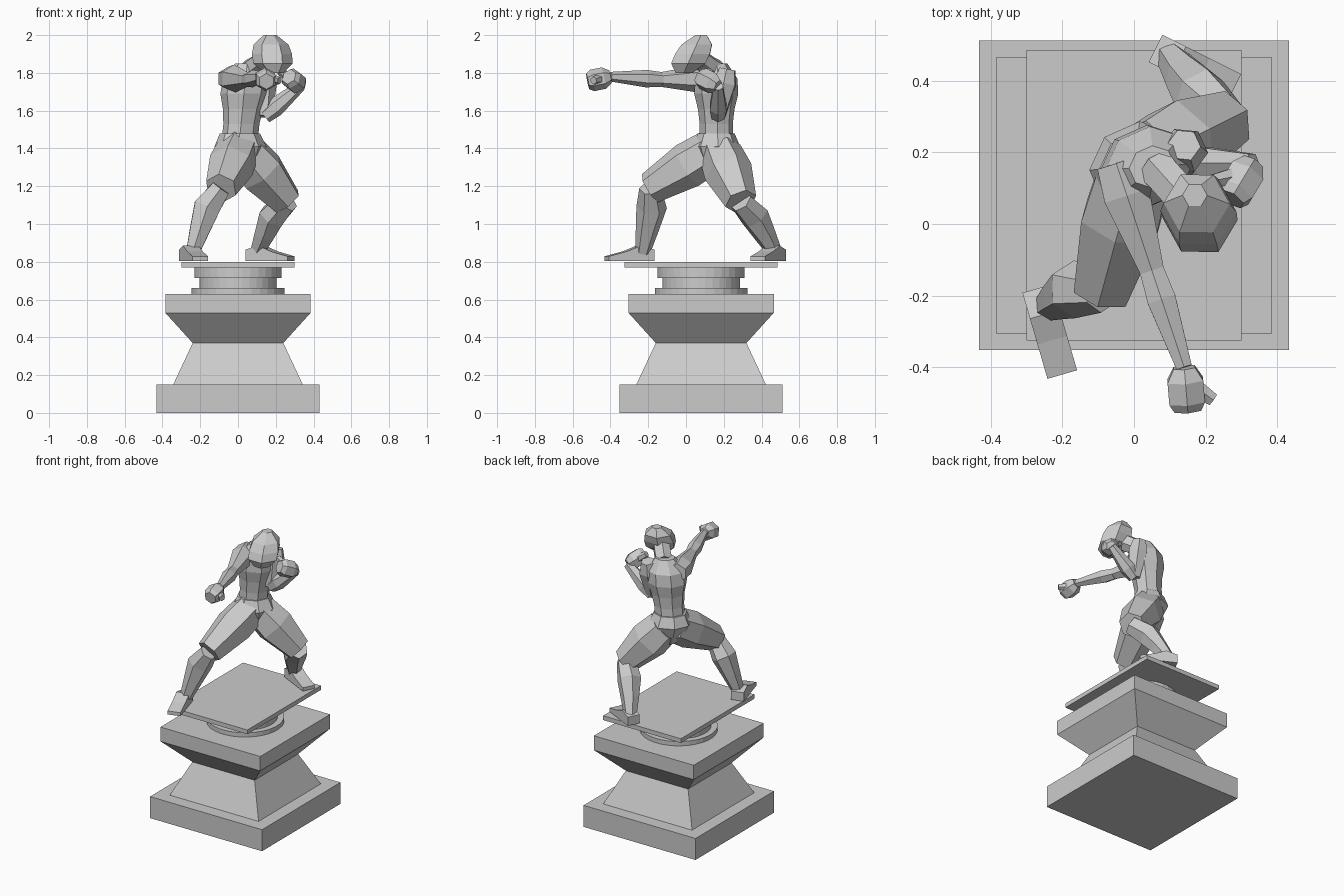
import bpy
import bmesh
from math import cos, sin, pi
from mathutils import Vector

default_cube = bpy.data.objects.get("Cube")
if default_cube:
    bpy.data.objects.remove(default_cube, do_unlink=True)

# One stone colour for the whole statue
stone = bpy.data.materials.new("grey stone")
stone.use_nodes = True
stone_colour = (.6, .6, .6, 1)
stone.diffuse_color = stone_colour
stone.node_tree.nodes["Principled BSDF"].inputs["Base Color"].default_value = stone_colour

UP = Vector((0, 0, 1))
BACK = Vector((0, 1, 0))
BODY_FORWARD = Vector((.4, -.9, 0))
FACE_FORWARD = Vector((.5, -.9, 0))
CALF_BOW = Vector((-.03, .02, 0))
NO_BOW = Vector((0, 0, 0))
GROUND = .805


def loft(name, centres, radii, sides=6, reference=UP, axis=None, depth_ratio=1):
    """Skin a closed faceted tube through centres, level if an axis is given."""
    bm = bmesh.new()
    last = len(centres) - 1
    loops = []
    for index, (centre, radius) in enumerate(zip(centres, radii)):
        tangent = axis
        if axis is None:
            before = centres[max(index - 1, 0)]
            after = centres[min(index + 1, last)]
            tangent = (after - before).normalized()
        across = tangent.cross(reference).normalized()
        along = across.cross(tangent) * depth_ratio
        corner_radius = radius / cos(pi / sides)
        loop = []
        for step in range(sides):
            angle = (step + .5) * 2 * pi / sides
            offset = across * cos(angle) + along * sin(angle)
            loop.append(bm.verts.new(centre + offset * corner_radius))
        loops.append(loop)
    for lower, upper in zip(loops, loops[1:]):
        for step in range(sides):
            following = (step + 1) % sides
            bm.faces.new((lower[step], lower[following], upper[following], upper[step]))
    bm.faces.new(loops[0])
    bm.faces.new(loops[-1])
    bmesh.ops.recalc_face_normals(bm, faces=bm.faces)
    mesh = bpy.data.meshes.new(name)
    bm.to_mesh(mesh)
    bm.free()
    mesh.materials.append(stone)
    part = bpy.data.objects.new(name, mesh)
    bpy.context.collection.objects.link(part)


def pedestal_part(name, profile, sides, depth_ratio=1):
    """Stack a (height, half width) profile on the pedestal axis."""
    centres = [Vector((0, .08, height)) for height, half_width in profile]
    radii = [half_width for height, half_width in profile]
    loft(name, centres, radii, sides, BACK, UP, depth_ratio)


def body_part(name, bottom, top, radii, sides, facing, depth_ratio=1):
    """Stack evenly spaced level rings from bottom to top."""
    last = len(radii) - 1
    centres = [Vector(bottom).lerp(Vector(top), index / last) for index in range(last + 1)]
    loft(name, centres, radii, sides, facing, UP, depth_ratio)


def limb(name, start, end, start_radius, muscle_radius, end_radius,
         peak=.3, bow=NO_BOW, reference=UP):
    """Taper from one joint to the next, swelling at the muscle."""
    taper = (peak + 1) / 2
    centres = [start, start.lerp(end, peak) + bow, start.lerp(end, taper) + bow / 2, end]
    taper_radius = (muscle_radius + end_radius) / 2
    loft(name, centres, [start_radius, muscle_radius, taper_radius, end_radius],
         reference=reference)


def foot(name, heel, toe):
    """A wedge with a raised instep, standing on the plate."""
    centres, radii = [], []
    for position, half_height in ((0, .03), (.3, .04), (.6, .025), (1, .012)):
        centre = Vector(heel).lerp(Vector(toe), position)
        centre.z = GROUND + half_height
        centres.append(centre)
        radii.append(half_height)
    forward = (centres[-1] - centres[0]).normalized()
    across = forward.cross(UP).normalized()
    bm = bmesh.new()
    loops = []
    for centre, half_height in zip(centres, radii):
        side, rise = across * .043, UP * half_height
        corners = (side + rise, rise - side, -side - rise, side - rise)
        loops.append([bm.verts.new(centre + corner) for corner in corners])
    for rear, front in zip(loops, loops[1:]):
        for step in range(4):
            following = (step + 1) % 4
            bm.faces.new((rear[step], rear[following], front[following], front[step]))
    bm.faces.new(loops[0])
    bm.faces.new(loops[-1])
    bmesh.ops.recalc_face_normals(bm, faces=bm.faces)
    mesh = bpy.data.meshes.new(name)
    bm.to_mesh(mesh)
    bm.free()
    mesh.materials.append(stone)
    bpy.context.collection.objects.link(bpy.data.objects.new(name, mesh))


def hand(side_name, wrist, knuckles, thumb_tip):
    """A faceted fist with a stubby thumb beside it."""
    centres = [wrist.lerp(knuckles, position) for position in (0, .3, .8, 1)]
    loft(side_name + "_fist", centres, (.03, .05, .05, .037))
    limb(side_name + "_thumb", centres[1], thumb_tip, .02, .024, .018)


# Pedestal
pedestal_part("pedestal", [(0, .432), (.15, .432), (.15, .343), (.37, .24),
                           (.53, .385), (.63, .385)], 4)
pedestal_part("turned_neck", [(.63, .245), (.66, .245), (.66, .205), (.715, .205),
                              (.715, .23), (.77, .23)], 32)
pedestal_part("top_plate", [(.77, .3), (.8, .3)], 4, 1.35)

# Trunk and head
body_part("torso", (.01, .16, 1.45), (.05, .16, 1.85),
          (.09, .09, .1, .12, .115, .06), 8, BODY_FORWARD, .88)
body_part("shorts_waist", (.02, .16, 1.27), (.01, .16, 1.48),
          (.05, .1, .13, .1), 8, BODY_FORWARD, .88)
limb("neck", Vector((.06, .16, 1.81)), Vector((.15, .06, 1.88)), .055, .05, .05)
body_part("head", (.19, -.01, 1.8), (.17, .08, 2),
          (.045, .09, .092, .08, .03), 6, FACE_FORWARD)

# Right leg, stepping forward
right_knee = Vector((-.09, -.19, 1.19))
right_ankle = Vector((-.24, -.23, .85))
limb("right_thigh", Vector((0, .14, 1.39)), right_knee, .1, .107, .075, .4)
limb("right_shin", right_knee, right_ankle, .05, .07, .035, .3, CALF_BOW, BACK)
foot("right_foot", (-.27, -.18, 0), (-.2, -.42, 0))

# Left leg, braced behind
left_knee = Vector((.26, .29, 1.12))
left_ankle = Vector((.1, .47, .85))
limb("left_thigh", Vector((.04, .18, 1.38)), left_knee, .1, .112, .075, .4)
limb("left_shin", left_knee, left_ankle, .055, .068, .035, .3, CALF_BOW, BACK)
foot("left_foot", (.06, .49, 0), (.28, .38, 0))

# Right arm, punching straight ahead
right_elbow = Vector((.05, -.13, 1.765))
right_wrist = Vector((.14, -.4, 1.78))
limb("right_upper_arm", Vector((-.05, .17, 1.77)), right_elbow, .055, .065, .034)
limb("right_forearm", right_elbow, right_wrist, .034, .04, .022)
hand("right", right_wrist, Vector((.15, -.52, 1.755)), Vector((.22, -.49, 1.76)))

# Left arm, folded in a guard
left_elbow = Vector((.14, .17, 1.57))
left_wrist = Vector((.33, .17, 1.73))
limb("left_upper_arm", Vector((.14, .22, 1.82)), left_elbow, .04, .058, .035,
     reference=BODY_FORWARD)
limb("left_forearm", left_elbow, left_wrist, .035, .044, .025)
hand("left", left_wrist, Vector((.27, .07, 1.78)), Vector((.22, .12, 1.81)))
